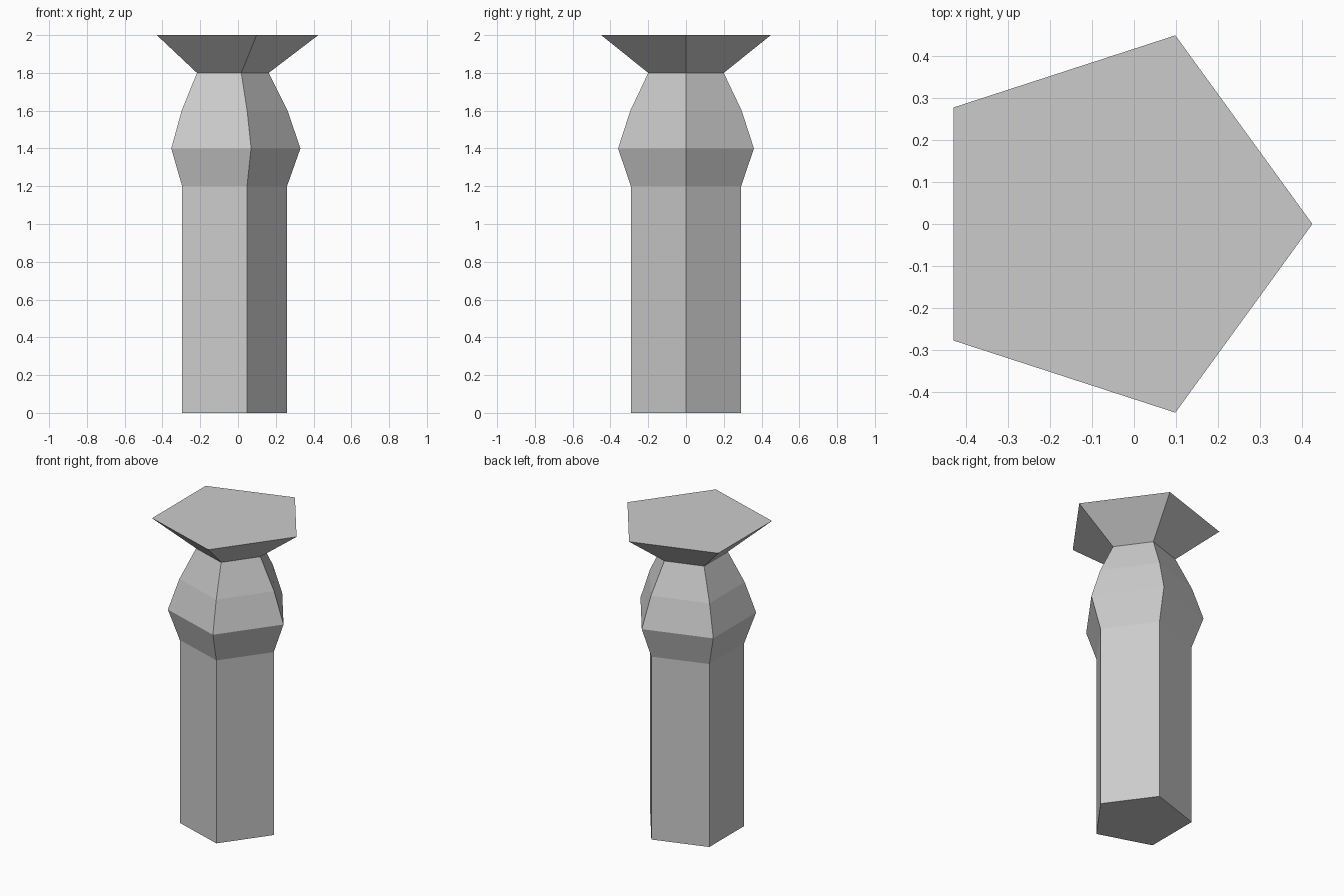
import bpy, bmesh
from math import cos, sin, tau

if "Cube" in bpy.data.objects:
    bpy.data.objects.remove(bpy.data.objects["Cube"])

SIDES = 5
AXIS_X = -0.0475  # a pentagon's centre is off its bounding-box centre

# (radius, height) rings from the base up to the flared cap
PROFILE = [(0.307, 0), (0.307, 1.2), (0.378, 1.4), (0.31, 1.6), (0.21, 1.8), (0.4725, 2.0)]


def lathe(name, profile):
    bm = bmesh.new()
    rings = [[bm.verts.new((AXIS_X + r * cos(tau * i / SIDES), r * sin(tau * i / SIDES), z))
              for i in range(SIDES)] for r, z in profile]
    for low, high in zip(rings, rings[1:]):
        for i in range(SIDES):
            j = (i + 1) % SIDES
            bm.faces.new((low[i], low[j], high[j], high[i]))
    bm.faces.new(rings[0][::-1])
    bm.faces.new(rings[-1])
    mesh = bpy.data.meshes.new(name)
    bm.to_mesh(mesh)
    bm.free()
    obj = bpy.data.objects.new(name, mesh)
    bpy.context.collection.objects.link(obj)
    return obj


# Five-sided column: shaft, bulge, neck and flared cap
lathe("pentagonal_column", PROFILE)
